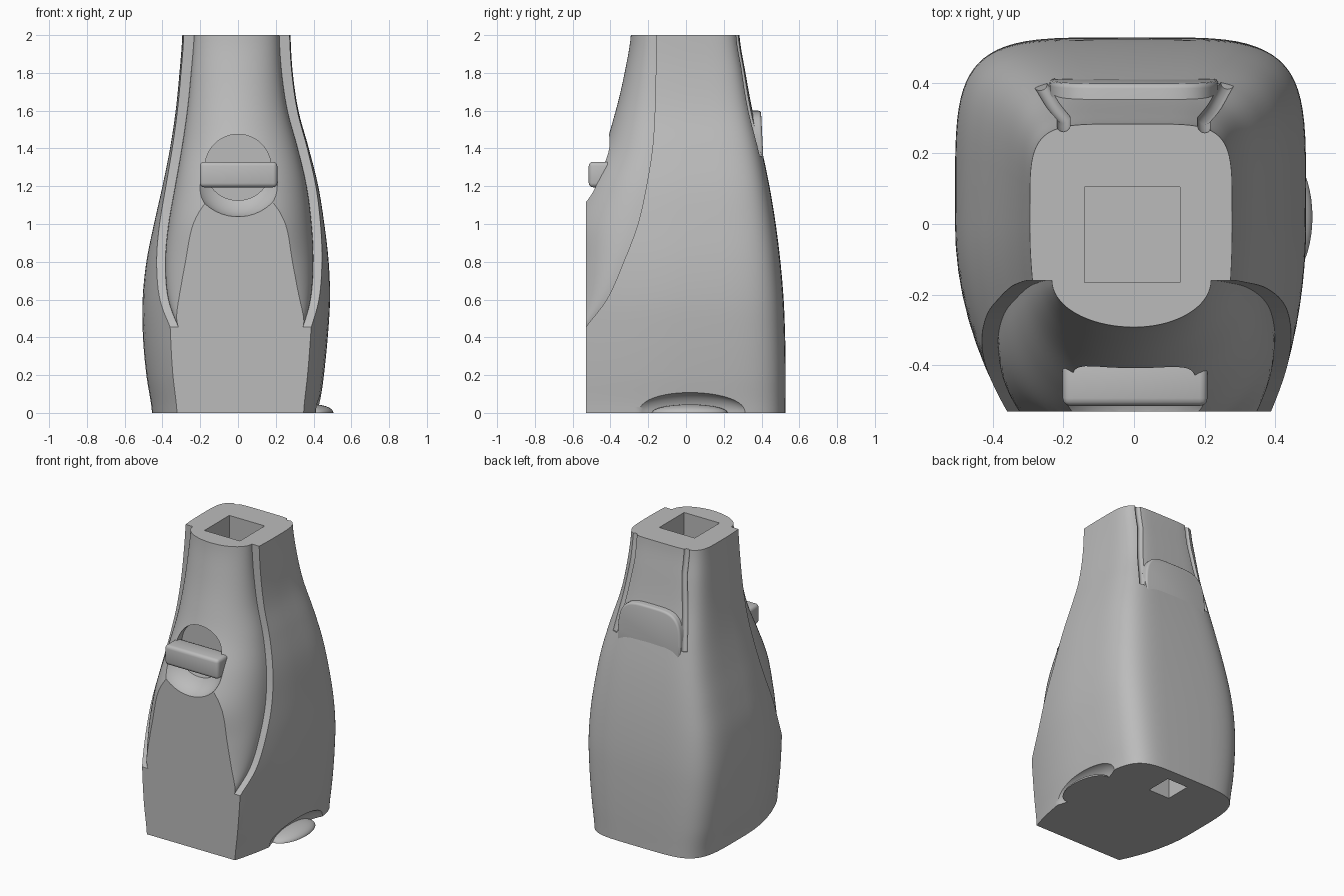
import bpy, bmesh, math
from mathutils import Vector, Matrix

if "Cube" in bpy.data.objects:
    bpy.data.objects.remove(bpy.data.objects["Cube"])

grey = bpy.data.materials.new("plain_grey")
grey.use_nodes = True
grey.diffuse_color = (0.5, 0.5, 0.5, 1)
grey.node_tree.nodes["Principled BSDF"].inputs["Base Color"].default_value = (0.5, 0.5, 0.5, 1)

# Body measurements at even heights from base to neck
STEP = 0.2
LEFT = [.43, .455, .475, .487, .48, .457, .425, .375, .32, .29, .278]
RIGHT = [.455, .485, .503, .505, .485, .445, .40, .36, .33, .31, .295]
BACK = [.527, .528, .525, .517, .50, .475, .442, .40, .352, .315, .283]
LEDGE = [-.64, -.62, -.565, -.42, -.33, -.255, -.21, -.178, -.165, -.16, -.16]
FRONT = [-.68, -.67, -.65, -.63, -.62, -.615, -.535, -.435, -.372, -.325, -.292]
FLAT_Y = -0.53


def sample(table, z):
    """Smooth interpolation of a measurement table at height z."""
    last = len(table) - 1
    i = max(0, min(last - 1, int(z / STEP)))
    t = z / STEP - i
    a, b, c, d = (table[max(0, min(last, i + k))] for k in (-1, 0, 1, 2))
    return b + t / 2 * (c - a + t * (2 * a - 5 * b + 4 * c - d + t * (3 * (b - c) + d - a)))


def half_ring(z, widths, taper):
    """Half a cross-section, from back centre round to front centre."""
    wide, back = sample(widths, z), sample(BACK, z)
    ledge, front = sample(LEDGE, z), sample(FRONT, z)
    pts = []
    for i in range(21):
        a = math.pi / 2 * (1 - i / 20)
        pts.append((wide * max(0, math.cos(a)) ** 0.4 if i else 0, back * math.sin(a) ** 0.4 if i < 20 else 0))
    for i in range(1, 8):
        y = ledge * i / 7
        pts.append((wide * (1 - taper * y * y), y))
    inner = pts[-1][0] - 0.04 - 0.0075 * z
    for i in range(19):
        a = math.pi / 2 * i / 18
        pts.append((inner * math.cos(a) if i < 18 else 0, ledge + (front - ledge) * math.sin(a)))
    return pts


def finish(name, bm):
    bmesh.ops.recalc_face_normals(bm, faces=bm.faces[:])
    mesh = bpy.data.meshes.new(name)
    bm.to_mesh(mesh)
    bm.free()
    obj = bpy.data.objects.new(name, mesh)
    bpy.context.collection.objects.link(obj)
    mesh.materials.append(grey)
    return obj


def activate(obj):
    bpy.ops.object.select_all(action='DESELECT')
    obj.select_set(True)
    bpy.context.view_layer.objects.active = obj


def box(name, centre, size, bevel=0):
    bm = bmesh.new()
    bmesh.ops.create_cube(bm, size=1, matrix=Matrix.Translation(centre) @ Matrix.Diagonal((*size, 1)))
    if bevel:
        bmesh.ops.bevel(bm, geom=bm.edges[:], offset=bevel, segments=3, profile=0.5, affect='EDGES')
    return finish(name, bm)


def ellipsoid(name, centre, radii):
    bm = bmesh.new()
    bmesh.ops.create_uvsphere(bm, u_segments=48, v_segments=24, radius=1,
                              matrix=Matrix.Translation(centre) @ Matrix.Diagonal((*radii, 1)))
    return finish(name, bm)


def clip(bm, point, normal):
    """Cut away the side the normal points to and cap the cut."""
    bmesh.ops.bisect_plane(bm, geom=bm.verts[:] + bm.edges[:] + bm.faces[:], dist=1e-5,
                           plane_co=point, plane_no=normal, clear_outer=True)
    bmesh.ops.holes_fill(bm, edges=[e for e in bm.edges if e.is_boundary], sides=0)


def carve(target, cutter):
    cutter.hide_render = True
    mod = target.modifiers.new("carve", 'BOOLEAN')
    mod.operation, mod.solver, mod.object = 'DIFFERENCE', 'EXACT', cutter
    activate(target)
    bpy.ops.object.modifier_apply(modifier=mod.name)
    bpy.data.objects.remove(cutter)


# Body: lofted sections with a stepped ledge, front sliced flat
bm = bmesh.new()
rings = []
ROWS = 64
for r in range(ROWS + 1):
    z = 2 * r / ROWS
    left = half_ring(z, LEFT, 0.68)
    right = half_ring(z, RIGHT, 1.03)
    outline = left + [(-x, y) for x, y in reversed(right[1:-1])]
    rings.append([bm.verts.new((x, y, z)) for x, y in outline])
for low, high in zip(rings, rings[1:]):
    for i in range(len(low)):
        j = (i + 1) % len(low)
        bm.faces.new((low[i], low[j], high[j], high[i]))
bm.faces.new(rings[0])
bm.faces.new(rings[-1])
clip(bm, (0, FLAT_Y, 0), (0, -1, 0))
body = finish("body", bm)

# Neck socket and small base socket
carve(body, box("neck_socket", (-.005, -.03, 2), (.27, .27, .7)))
carve(body, box("base_socket", (.015, .35, 0), (.16, .18, .4)))

# Buckle pocket with an arched upper window
carve(body, ellipsoid("pocket", (0, -.56, 1.27), (.25, .18, .235)))
bm = bmesh.new()
bmesh.ops.create_cone(bm, cap_ends=True, segments=48, radius1=.175, radius2=.175, depth=.3,
                      matrix=Matrix.Translation((0, -.51, 1.3)) @ Matrix.Rotation(math.pi / 2, 4, 'X'))
carve(body, finish("arched_window", bm))

# Scoop low on the left side
carve(body, ellipsoid("side_scoop", (.46, .02, 0), (.09, .32, .11)))

# Grooves running up the back beside the tongue
for side in (-1, 1):
    curve = bpy.data.curves.new("groove", 'CURVE')
    curve.dimensions = '3D'
    curve.bevel_depth, curve.use_fill_caps = 0.02, True
    spline = curve.splines.new('POLY')
    spline.points.add(12)
    for i, p in enumerate(spline.points):
        z = 1.36 + 0.06 * i
        x = 0.265 - 0.065 * min(1, i / 8)
        wide = sample(LEFT if side > 0 else RIGHT, min(z, 2))
        y = sample(BACK, min(z, 2)) * (1 - (x / wide) ** 5) ** 0.2
        p.co = (side * x, y + 0.005, z, 1)
    groove = bpy.data.objects.new("groove", curve)
    bpy.context.collection.objects.link(groove)
    activate(groove)
    bpy.ops.object.convert(target='MESH')
    carve(body, bpy.context.view_layer.objects.active)

# Buckle bar across the pocket
buckle = box("buckle_bar", (.003, -.445, 1.262), (.41, .14, .135), 0.022)

# Arched tongue standing proud of the back
bm = bmesh.new()
outer = []
for i in range(33):
    a = math.pi * i / 32
    c, s = math.cos(a), max(0, math.sin(a))
    x = 0.24 * math.copysign(abs(c) ** 0.5, c)
    z = 1.3 + 0.3 * s ** 0.5 if 0 < i < 32 else 1.3
    outer.append(bm.verts.new((x, 0.412 - 0.05 * (z - 1.3), z)))
face = bm.faces.new(outer)
extruded = bmesh.ops.extrude_face_region(bm, geom=[face], use_keep_orig=True)
inner = [v for v in extruded["geom"] if isinstance(v, bmesh.types.BMVert)]
bmesh.ops.translate(bm, verts=inner, vec=Vector((0, -.14, 0)))
rim = [e for e in bm.edges if all(v in outer for v in e.verts)]
bmesh.ops.bevel(bm, geom=rim, offset=0.014, segments=3, profile=0.5, affect='EDGES')
tongue = finish("back_tongue", bm)

# Lip poking out of the side scoop
bm = bmesh.new()
bmesh.ops.create_uvsphere(bm, u_segments=48, v_segments=24, radius=1,
                          matrix=Matrix.Translation((.4, .02, 0)) @ Matrix.Diagonal((.105, .2, .045, 1)))
clip(bm, (0, 0, 0), (0, 0, -1))
lip = finish("side_lip", bm)

# Smooth shading with crisp edges
for obj in (body, buckle, tongue, lip):
    activate(obj)
    bpy.ops.object.shade_smooth_by_angle(angle=math.radians(32))
